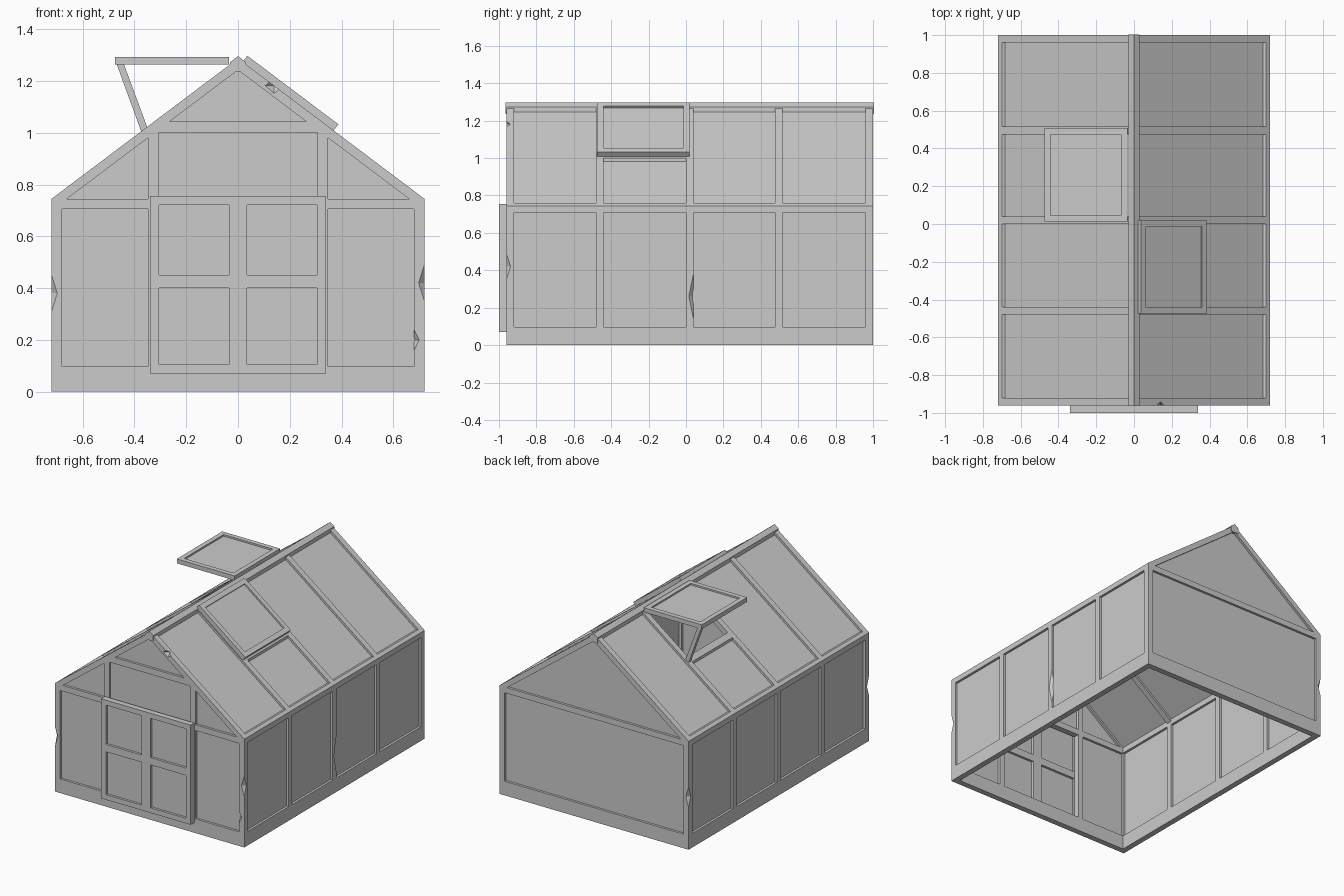
import bpy, bmesh, math
from mathutils import Matrix, Vector

if "Cube" in bpy.data.objects:
    bpy.data.objects.remove(bpy.data.objects["Cube"])

W, YF, YB = 0.72, -0.96, 1.0        # half width, front and back planes
T, BASE, EAVE, TOP = 0.04, 0.097, 0.745, 1.287
SLOPE = (TOP - EAVE) / W
ANG = math.atan(SLOPE)


def finish(name, bm):
    bmesh.ops.recalc_face_normals(bm, faces=bm.faces)
    me = bpy.data.meshes.new(name)
    bm.to_mesh(me)
    bm.free()
    ob = bpy.data.objects.new(name, me)
    bpy.context.collection.objects.link(ob)
    return ob


def boxes(name, items, mat=Matrix()):
    bm = bmesh.new()
    for x0, x1, y0, y1, z0, z1 in items:
        m = Matrix.Translation(((x0 + x1) / 2, (y0 + y1) / 2, (z0 + z1) / 2)) @ \
            Matrix.Diagonal((x1 - x0, y1 - y0, z1 - z0, 1))
        bmesh.ops.create_cube(bm, size=1, matrix=mat @ m)
    return finish(name, bm)


def prism(name, pts, y0, y1, s=1):
    """Extrude an x-z outline along y, optionally mirrored in x."""
    bm = bmesh.new()
    f = bm.faces.new([bm.verts.new((s * x, y0, z)) for x, z in pts])
    r = bmesh.ops.extrude_face_region(bm, geom=[f])
    bmesh.ops.translate(bm, vec=(0, y1 - y0, 0),
                        verts=[v for v in r['geom'] if isinstance(v, bmesh.types.BMVert)])
    return finish(name, bm)


def chip(ob, c, r):
    """Knock a small diamond-shaped chip out of a timber edge."""
    bm = bmesh.new()
    for i in range(3):
        for sg in (-1, 1):
            p = Vector(c)
            p[i] += sg * r[i]
            bm.verts.new(p)
    bmesh.ops.convex_hull(bm, input=bm.verts)
    cut = finish("chip_cutter", bm)
    md = ob.modifiers.new("chip", 'BOOLEAN')
    md.operation, md.object, md.solver = 'DIFFERENCE', cut, 'EXACT'
    dg = bpy.context.evaluated_depsgraph_get()
    me = bpy.data.meshes.new_from_object(ob.evaluated_get(dg))
    ob.modifiers.clear()
    ob.data = me
    bpy.data.objects.remove(cut)


def roof(x, d=0.0):
    return (x, TOP - SLOPE * x - d)


# Base ring
boxes("base", [(-W, W, YF, YF + T, 0, BASE), (-W, W, YB - T, YB, 0, BASE),
               (-W, -W + T, YF + T, YB - T, 0, BASE), (W - T, W, YF + T, YB - T, 0, BASE)])

# Posts, rafters, side panes and roof panes
bays = [(YF, YF + T), (-0.48, -0.44), (0.0, 0.04), (0.475, 0.515), (YB - T, YB)]
posts, rafters = {}, {}
for s in (1, -1):
    for i, (a, b) in enumerate(bays):
        x0, x1 = sorted((s * W, s * (W - T)))
        posts[s, i] = boxes("side_post", [(x0, x1, a, b, BASE, 0.73)])
        rafters[s, i] = prism("rafter", [roof(W), roof(0), roof(0, 0.045), roof(W, 0.045)], a, b, s)
    prism("eave_beam", [(W, 0.708), (W, EAVE), roof(W - 0.02), roof(W - T, 0.02), (W - T, 0.708)],
          YF, YB, s)
    hatch_bay = 1 if s > 0 else 2
    for i in range(4):
        a, b = bays[i][1] - 0.005, bays[i + 1][0] + 0.005
        x0, x1 = sorted((s * (W - 0.016), s * (W - 0.024)))
        boxes("side_pane", [(x0, x1, a, b, BASE - 0.01, 0.72)])
        top = 0.02
        if i == hatch_bay:
            top = 0.36
            prism("hatch_sill", [roof(0.345), roof(0.38), roof(0.38, 0.045), roof(0.345, 0.045)], a, b, s)
        prism("roof_pane", [roof(top, 0.018), roof(0.705, 0.018), roof(0.705, 0.028), roof(top, 0.028)],
              a, b, s)

# Ridge cap
prism("ridge", [(0, 1.296), (0.03, 1.273), (0.03, 1.235), (-0.03, 1.235), (-0.03, 1.273)],
      YF - 0.004, YB + 0.004)

# Gable ends
py = YF + 0.016
boxes("front_eave_beam", [(-W + T, W - T, YF, YF + T, 0.705, EAVE)])
boxes("back_eave_beam", [(-W + T, W - T, YB - T, YB, 0.705, EAVE)])
prism("front_collar_beam", [(-0.345, 1.0), (0.345, 1.0), (0.31, 1.043), (-0.31, 1.043)], YF, YF + T)
gable = [(-0.70, 0.73), (0.70, 0.73), (0, 1.265)]
prism("front_gable_pane", gable, py, py + 0.008)
prism("back_gable_pane", gable, YB - 0.024, YB - 0.016)
boxes("back_pane", [(-0.69, 0.69, YB - 0.024, YB - 0.016, BASE - 0.01, 0.72)])
for s in (1, -1):
    x0, x1 = sorted((s * 0.307, s * 0.348))
    boxes("door_post", [(x0, x1, YF, YF + T, BASE, 1.01)])
    x0, x1 = sorted((s * 0.33, s * 0.69))
    boxes("front_pane", [(x0, x1, py, py + 0.008, BASE - 0.01, 0.72)])

# Door with four lights
door = [(-0.02 - 0.015, 0.035, YB * -1, YF, 0.07, 0.755)]
for s in (1, -1):
    x0, x1 = sorted((s * 0.305, s * 0.34))
    door.append((x0, x1, -1.0, YF, 0.07, 0.755))
    x0, x1 = sorted((s * 0.035, s * 0.305))
    door += [(x0, x1, -1.0, YF, a, b) for a, b in ((0.07, 0.105), (0.40, 0.45), (0.72, 0.755))]
boxes("door", door)
boxes("door_pane", [(-0.31, 0.31, -0.984, -0.976, 0.1, 0.73)])


# Roof hatches: local x runs down the slope, y along the ridge
def hatch(name, mat):
    l, w, h, e = 0.44, 0.495, 0.03, 0.033
    boxes(name, [(0, e, 0, w, 0, h), (l - e, l, 0, w, 0, h),
                 (e, l - e, 0, e, 0, h), (e, l - e, w - e, w, 0, h)], mat)
    boxes(name + "_pane", [(e, l - e, e, w - e, 0.011, 0.019)], mat)


hatch("closed_hatch", Matrix.Translation((0.018, -0.475, roof(0.018)[1])) @ Matrix.Rotation(ANG, 4, 'Y'))
hatch("open_hatch", Matrix.Translation((-0.475, 0.013, 1.263)))
prism("hatch_prop", [(-0.468, 1.263), (-0.44, 1.263), (-0.35, 1.02), (-0.372, 1.0)], 0.48, 0.505)

# Weathered chips
chip(posts[-1, 0], (-W, YF, 0.38), (0.022, 0.022, 0.07))
chip(posts[1, 0], (W, YF, 0.42), (0.022, 0.022, 0.07))
chip(posts[1, 0], (0.68, YF, 0.2), (0.02, 0.02, 0.04))
chip(posts[1, 2], (W, 0.04, 0.26), (0.025, 0.025, 0.12))
chip(posts[-1, 4], (-W, YB, 0.36), (0.022, 0.022, 0.07))
chip(rafters[1, 0], (0.14, YF, roof(0.14)[1]), (0.035, 0.02, 0.03))
